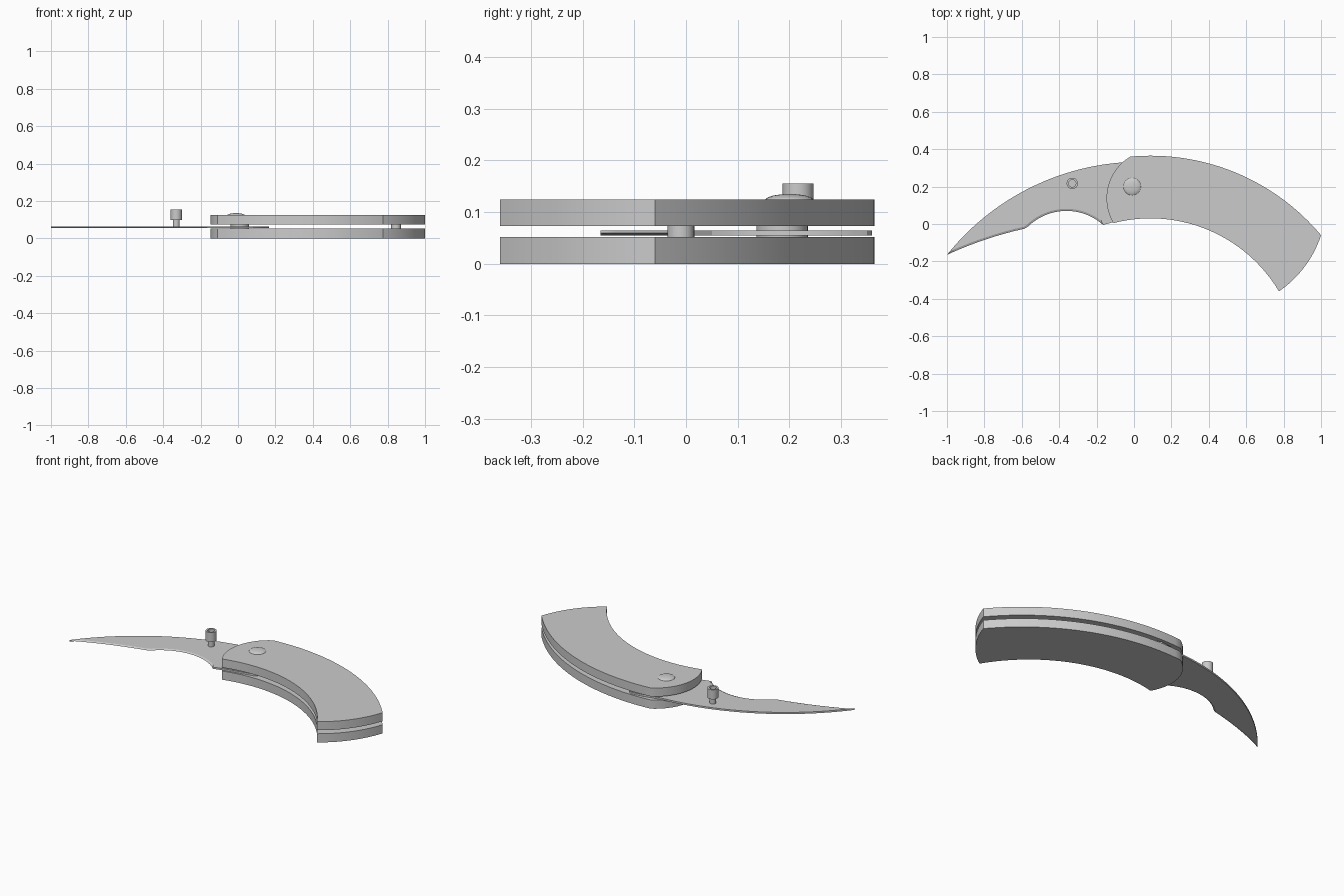
import bpy, bmesh, math
from mathutils import Vector

cube = bpy.data.objects.get("Cube")
if cube:
    bpy.data.objects.remove(cube, do_unlink=True)

grey = bpy.data.materials.new("light grey")
grey.use_nodes = True
COLOUR = (0.6, 0.6, 0.6, 1)
grey.diffuse_color = COLOUR
grey.node_tree.nodes["Principled BSDF"].inputs["Base Color"].default_value = COLOUR


def arc(a, m, b, n):
    """Points of the circular arc from a through m to b."""
    (ax, ay), (mx, my), (bx, by) = a, m, b
    d = 2 * (ax * (my - by) + mx * (by - ay) + bx * (ay - my))
    sa, sm, sb = ax * ax + ay * ay, mx * mx + my * my, bx * bx + by * by
    cx = (sa * (my - by) + sm * (by - ay) + sb * (ay - my)) / d
    cy = (sa * (bx - mx) + sm * (ax - bx) + sb * (mx - ax)) / d
    r = math.hypot(ax - cx, ay - cy)
    t0 = math.atan2(ay - cy, ax - cx)
    t1 = math.atan2(by - cy, bx - cx)
    turn = (mx - ax) * (by - ay) - (my - ay) * (bx - ax)
    sweep = (t1 - t0) % math.tau
    if turn < 0:
        sweep -= math.tau
    return [(cx + r * math.cos(t0 + sweep * i / n),
             cy + r * math.sin(t0 + sweep * i / n)) for i in range(n + 1)]


def loft(name, rings, angle=30):
    """Join equal rings of points with quads and cap both ends."""
    bm = bmesh.new()
    loops = [[bm.verts.new(p) for p in ring] for ring in rings]
    n = len(loops[0])
    for lo, hi in zip(loops, loops[1:]):
        for i in range(n):
            j = (i + 1) % n
            bm.faces.new((lo[i], lo[j], hi[j], hi[i]))
    bm.faces.new(loops[0][::-1])
    bm.faces.new(loops[-1])
    bmesh.ops.remove_doubles(bm, verts=bm.verts, dist=1e-5)
    bmesh.ops.recalc_face_normals(bm, faces=bm.faces)
    mesh = bpy.data.meshes.new(name)
    bm.to_mesh(mesh)
    bm.free()
    mesh.materials.append(grey)
    ob = bpy.data.objects.new(name, mesh)
    bpy.context.collection.objects.link(ob)
    bpy.ops.object.select_all(action='DESELECT')
    ob.select_set(True)
    bpy.context.view_layer.objects.active = ob
    bpy.ops.object.shade_smooth_by_angle(angle=math.radians(angle))
    return ob


def turned(name, x, y, profile, n=32):
    """Round part from (radius, z) pairs."""
    return loft(name, [[(x + r * math.cos(math.tau * i / n),
                         y + r * math.sin(math.tau * i / n), z)
                        for i in range(n)] for r, z in profile])


# Handle scales: one curved outline used twice
heel_low, heel_top = (-0.11, 0.005), (-0.02, 0.36)
butt_top, butt_low = (1.0, -0.06), (0.775, -0.36)
outline = (arc(heel_low, (0.09, 0.03), butt_low, 28)[:-1]
           + arc(butt_low, (0.915, -0.225), butt_top, 14)[:-1]
           + arc(butt_top, (0.62, 0.24), heel_top, 32)[:-1]
           + arc(heel_top, (-0.145, 0.17), heel_low, 16)[:-1])
for name, z0, z1 in (("lower_handle_scale", 0, 0.052), ("upper_handle_scale", 0.073, 0.124)):
    loft(name, [[(x, y, z) for x, y in outline] for z in (z0, z1)])

# Blade: sharpened belly and finger notch, square spine and tang
tip = (-1.0, -0.165)
edge = (arc(tip, (-0.8, -0.085), (-0.585, -0.025), 16)
        + arc((-0.565, -0.012), (-0.365, 0.07), (-0.165, -0.005), 20))
tang = ([(-0.11, 0.01)] + arc((0.08, 0.05), (0.165, 0.2), (0.13, 0.35), 12)
        + [(0.11, 0.36), (0.04, 0.35)])
spine = arc((-0.05, 0.33), (-0.5, 0.22), tip, 28)[:-1]
blade = edge + tang + spine


def inset(i, width=0.011):
    """Move sharpened points inwards, leave the others in place."""
    p = Vector(blade[i])
    if i == 0 or i >= len(edge) - 1:
        return p
    t = (Vector(blade[i + 1]) - Vector(blade[i - 1])).normalized()
    return p + Vector((-t.y, t.x)) * width


flat = [inset(i) for i in range(len(blade))]
loft("blade", [[(p.x, p.y, 0.0545) for p in flat],
               [(x, y, 0.0595) for x, y in blade],
               [(p.x, p.y, 0.0645) for p in flat]], 20)

# Pivot: domed screw head and the washers around the tang
R = 0.047
dome = [(R * math.cos(t), 0.123 + 0.012 * math.sin(t))
        for t in [math.radians(a) for a in (0, 15, 30, 45, 60, 75, 88)]]
turned("pivot_dome", -0.01, 0.2, dome)
turned("upper_washer", 0.01, 0.186, [(0.05, 0.0645), (0.05, 0.073)])
turned("lower_washer", 0.01, 0.186, [(0.05, 0.052), (0.05, 0.0545)])

# Thumb stud with a hollow head
turned("thumb_stud", -0.33, 0.217,
       [(0.018, 0.0645), (0.018, 0.098), (0.03, 0.098), (0.03, 0.155),
        (0.019, 0.155), (0.019, 0.125)])

# Rear spacer pin
turned("rear_spacer", 0.845, -0.01, [(0.026, 0.052), (0.026, 0.073)])
